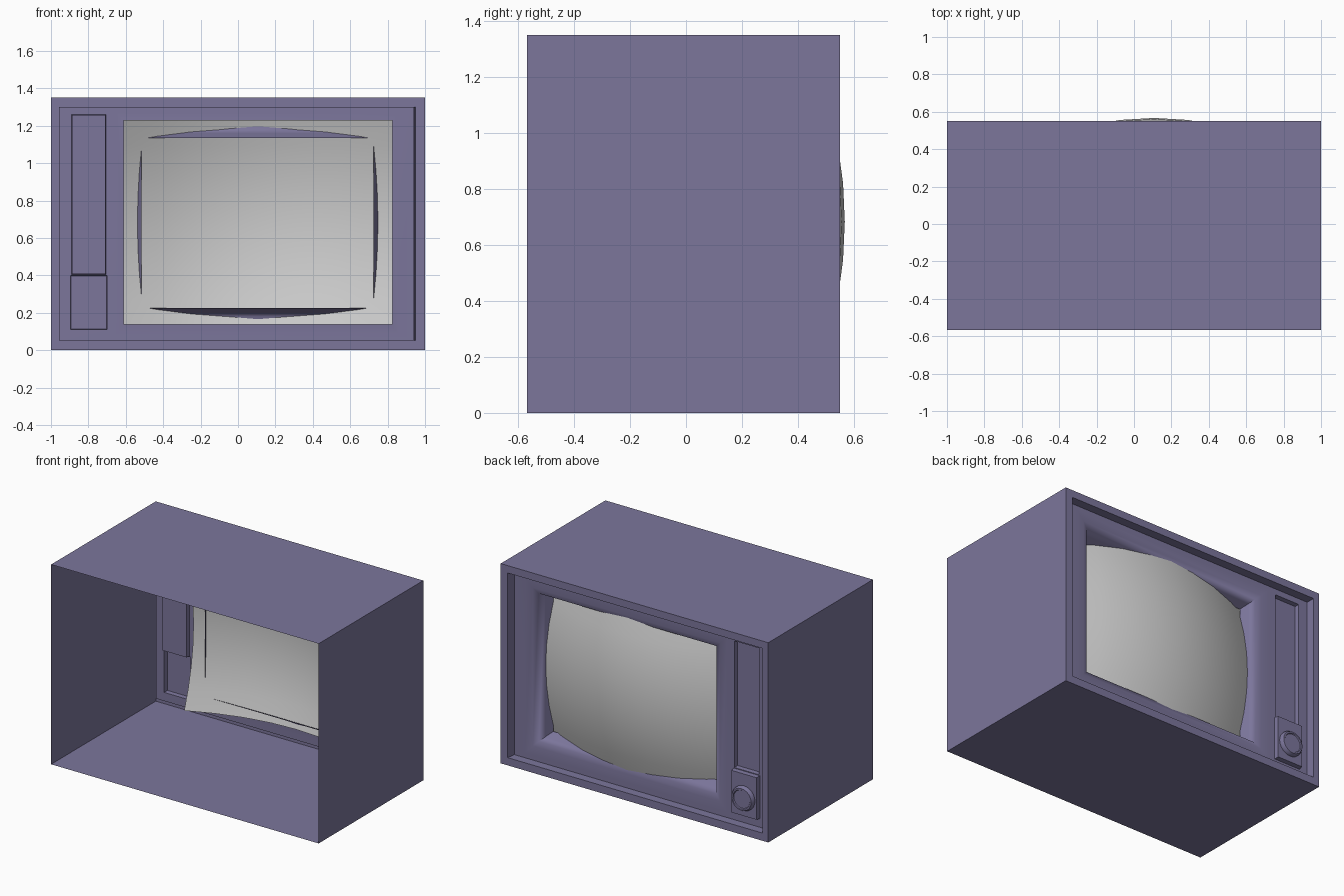
import bpy, bmesh, math
from mathutils import Matrix

if "Cube" in bpy.data.objects:
    bpy.data.objects.remove(bpy.data.objects["Cube"])

FRONT, BACK, PANEL = 0.55, -0.567, 0.49

plum = bpy.data.materials.new("plum_plastic")
plum.diffuse_color = (0.2, 0.18, 0.33, 1)
plum.use_nodes = True
plum.node_tree.nodes["Principled BSDF"].inputs["Base Color"].default_value = plum.diffuse_color


def finish(bm, name, mat=None, angle=None):
    bmesh.ops.recalc_face_normals(bm, faces=bm.faces)
    me = bpy.data.meshes.new(name)
    bm.to_mesh(me)
    bm.free()
    ob = bpy.data.objects.new(name, me)
    bpy.context.collection.objects.link(ob)
    if mat:
        me.materials.append(mat)
    if angle:
        bpy.ops.object.select_all(action='DESELECT')
        ob.select_set(True)
        bpy.context.view_layer.objects.active = ob
        bpy.ops.object.shade_smooth_by_angle(angle=math.radians(angle))
    return ob


def rect(bm, x0, x1, z0, z1, y):
    return [bm.verts.new((x, y, z)) for x, z in ((x0, z0), (x1, z0), (x1, z1), (x0, z1))]


def bridge(bm, a, b):
    for i in range(4):
        j = (i + 1) % 4
        bm.faces.new((a[i], a[j], b[j], b[i]))


def loop_edges(bm, loop):
    for i in range(4):
        pair = (loop[i], loop[(i + 1) % 4])
        yield bm.edges.get(pair) or bm.edges.new(pair)


# Cabinet: open-backed shell, front rim and the step down to the panel
bm = bmesh.new()
loops = [rect(bm, -1, 1, 0, 1.35, BACK),
         rect(bm, -1, 1, 0, 1.35, FRONT),
         rect(bm, -0.957, 0.948, 0.052, 1.30, FRONT),
         rect(bm, -0.957, 0.94, 0.052, 1.30, PANEL)]
for a, b in zip(loops, loops[1:]):
    bridge(bm, a, b)
finish(bm, "cabinet", plum)

# Front panel with a scooped screen surround and two control areas
bm = bmesh.new()
border = rect(bm, -0.957, 0.94, 0.052, 1.30, PANEL)
scoop = [rect(bm, -0.515 - d, 0.725 + d, 0.225 - d, 1.135 + d, y)
         for d, y in ((0.135, PANEL), (0.08, 0.486), (0.045, 0.472), (0.025, 0.432), (0, 0.382))]
for a, b in zip(scoop, scoop[1:]):
    bridge(bm, a, b)
holes = [border, scoop[0]]
for x0, x1, z0, z1, y in ((-0.89, -0.705, 0.405, 1.26, PANEL - 0.03),
                          (-0.895, -0.70, 0.11, 0.40, PANEL + 0.03)):
    edge = rect(bm, x0, x1, z0, z1, PANEL)
    floor = rect(bm, x0 + 0.003, x1 - 0.003, z0 + 0.003, z1 - 0.003, y)
    bridge(bm, edge, floor)
    bm.faces.new(floor)
    holes.append(edge)
edges = [e for h in holes for e in loop_edges(bm, h)]
bmesh.ops.triangle_fill(bm, edges=edges, use_beauty=True, use_dissolve=False, normal=(0, 1, 0))
finish(bm, "front_panel", plum, 50)

# Bulging picture tube face
bm = bmesh.new()
bmesh.ops.create_grid(bm, x_segments=8, y_segments=8, size=1)
for v in bm.verts:
    u, w = v.co.x * 0.718, v.co.y * 0.547
    v.co = (0.107 + u, 0.567 - 0.33 * (u * u + w * w), 0.683 + w)
bmesh.ops.recalc_face_normals(bm, faces=bm.faces)
finish(bm, "screen", None, 40)

# Tuning knob: lathed profile with a shallow dished face
bm = bmesh.new()
rings = []
for r, y in ((0.083, PANEL + 0.03), (0.083, 0.53), (0.074, 0.548), (0.064, 0.548), (0.06, 0.542)):
    c = bmesh.ops.create_circle(bm, segments=24, radius=r,
                                matrix=Matrix.Translation((-0.797, y, 0.235)) @ Matrix.Rotation(math.pi / 2, 4, 'X'))
    rings.append(c["verts"])
for a, b in zip(rings, rings[1:]):
    for i in range(24):
        j = (i + 1) % 24
        bm.faces.new((a[i], a[j], b[j], b[i]))
bm.faces.new(rings[-1])
finish(bm, "tuning_knob", plum, 30)
